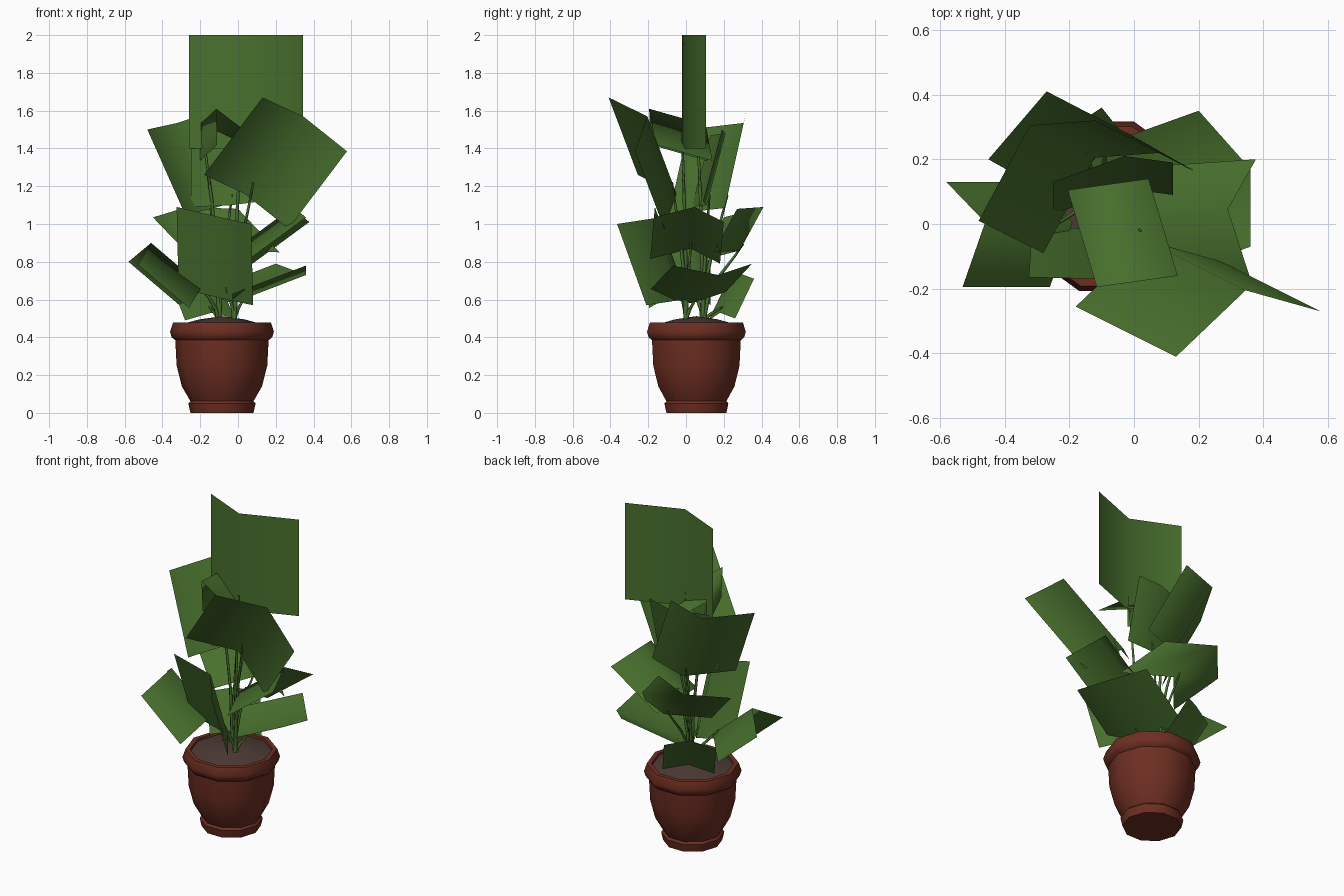
import bpy, bmesh, math
from mathutils import Vector

if "Cube" in bpy.data.objects:
    bpy.data.objects.remove(bpy.data.objects["Cube"])


def material(name, rgb):
    m = bpy.data.materials.new(name)
    m.diffuse_color = (*rgb, 1)
    m.use_nodes = True
    m.node_tree.nodes["Principled BSDF"].inputs["Base Color"].default_value = m.diffuse_color
    return m


GREEN = material("leaf green", (0.066, 0.165, 0.027))
CLAY = material("terracotta", (0.155, 0.028, 0.016))
SOIL = material("soil brown", (0.075, 0.043, 0.036))
CX, CY = -0.085, 0.055  # pot axis


def add_mesh(name, verts, faces, mat):
    me = bpy.data.meshes.new(name)
    me.from_pydata(verts, [], faces)
    me.materials.append(mat)
    ob = bpy.data.objects.new(name, me)
    bpy.context.collection.objects.link(ob)
    return ob


def lathe(name, profile, mat, sides=10):
    """Revolve (radius, z) points; radius 0 collapses into a pole."""
    verts, faces = [], []
    for r, z in profile:
        for i in range(sides):
            a = 2 * math.pi * i / sides
            verts.append((CX + r * math.cos(a), CY + r * math.sin(a), z))
    for k in range(len(profile) - 1):
        for i in range(sides):
            j = (i + 1) % sides
            faces.append((k * sides + i, k * sides + j,
                          (k + 1) * sides + j, (k + 1) * sides + i))
    ob = add_mesh(name, verts, faces, mat)
    bm = bmesh.new()
    bm.from_mesh(ob.data)
    bmesh.ops.remove_doubles(bm, verts=bm.verts, dist=1e-4)
    bmesh.ops.recalc_face_normals(bm, faces=bm.faces)
    bm.to_mesh(ob.data)
    bm.free()
    bpy.ops.object.select_all(action='DESELECT')
    ob.select_set(True)
    bpy.context.view_layer.objects.active = ob
    bpy.ops.object.shade_smooth_by_angle(angle=math.radians(40))
    return ob


# Pot with foot ring and rolled rim, and the mound of soil in it
lathe("pot", [(0, 0), (0.167, 0), (0.178, 0.05), (0.167, 0.062), (0.212, 0.14),
              (0.24, 0.25), (0.247, 0.385), (0.266, 0.4), (0.275, 0.43),
              (0.259, 0.478), (0.232, 0.478), (0.225, 0.44)], CLAY)
lathe("soil", [(0.231, 0.465), (0.12, 0.495), (0, 0.512)], SOIL)


# Stems: thin tapering tubes bending out to the leaf midribs
def stem(name, base, end):
    cu = bpy.data.curves.new(name, 'CURVE')
    cu.dimensions = '3D'
    cu.bevel_depth = 0.01
    cu.bevel_resolution = 0
    cu.resolution_u = 4
    sp = cu.splines.new('BEZIER')
    sp.bezier_points.add(1)
    rise = (end.z - base.z) * 0.5
    for p, co, rad in zip(sp.bezier_points, (base, end), (1.2, 0.5)):
        p.co, p.radius = co, rad
        p.handle_left_type = p.handle_right_type = 'FREE'
    a, b = sp.bezier_points
    a.handle_left, a.handle_right = base, base + Vector((0, 0, rise))
    b.handle_left, b.handle_right = end - (end - base) * 0.2, end
    cu.materials.append(GREEN)
    ob = bpy.data.objects.new(name, cu)
    bpy.context.collection.objects.link(ob)


# Leaves: two flat cards folded on the midrib.
# name: left tip, midrib tip, right tip, vector from tip to base
LEAVES = {
    "top": ((-.26, .105, 2), (.02, -.02, 2), (.345, .105, 2), (0, 0, -.6)),
    "front_right_high": ((.13, -.41, 1.67), (.345, -.205, 1.57),
                         (.577, -.27, 1.385), (-.31, .155, -.41)),
    "back_left_high": ((-.48, .01, 1.5), (-.322, .305, 1.535),
                       (-.12, .32, 1.6), (.2, -.1, -.45)),
    "front_high": ((-.11, -.19, 1.42), (-.115, -.195, 1.61),
                   (.135, -.16, 1.42), (-.09, .3, -.085)),
    "back_high": ((-.25, .13, 1.47), (-.03, .21, 1.48),
                  (.12, .19, 1.5), (0, -.1, -.38)),
    "front_middle": ((-.325, -.165, 1.09), (-.07, -.17, 1.03),
                     (.07, -.365, 1.0), (.01, .155, -.43)),
    "right_middle": ((.36, -.17, 1.035), (.29, .045, 1.09),
                     (.377, .2, 1.01), (-.3, -.02, -.22)),
    "back_middle": ((-.45, .2, 1.035), (-.27, .41, 1.09),
                    (0, .27, 1.08), (.22, -.125, -.23)),
    "left_low": ((-.58, .13, .8), (-.46, .005, .9),
                 (-.53, -.195, .785), (.27, 0, -.23)),
    "right_low": ((.36, -.07, .78), (.36, .17, .73),
                  (.2, .35, .79), (-.39, -.14, -.15)),
    "back_low": ((-.36, .22, .7), (-.22, .28, .74),
                 (-.1, .36, .71), (.08, -.1, -.21)),
}
ROOTS = (Vector((-.1, .09, .47)), Vector((-.02, 0, .47)))
for n, (name, (l, m, r, down)) in enumerate(LEAVES.items()):
    tips = [Vector(p) for p in (l, m, r)]
    d = Vector(down)
    leaf = add_mesh(name + "_leaf", tips + [p + d for p in tips],
                    [(0, 3, 4, 1), (1, 4, 5, 2)], GREEN)
    leaf.data.shade_smooth()
    # each leaf grows from the nearer of two shoots
    base = tips[1] + d * 0.85
    root = min(ROOTS, key=lambda q: (base.xy - q.xy).length)
    stem(name + "_stem", root, base)
